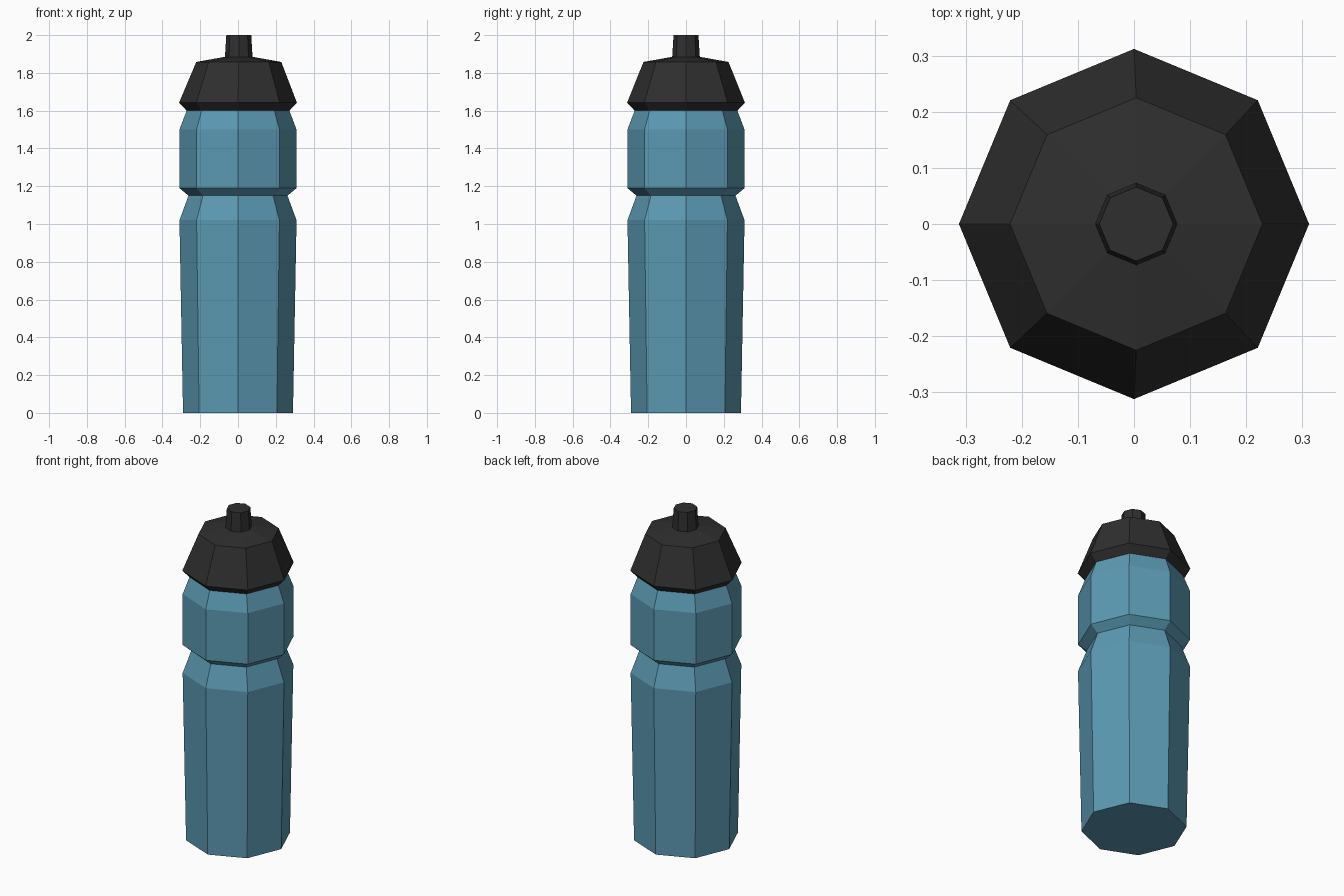
import bpy, bmesh, math

if "Cube" in bpy.data.objects:
    bpy.data.objects.remove(bpy.data.objects["Cube"])

SIDES = 8


def material(name, rgb):
    m = bpy.data.materials.new(name)
    m.diffuse_color = (*rgb, 1.0)
    m.use_nodes = True
    m.node_tree.nodes["Principled BSDF"].inputs["Base Color"].default_value = m.diffuse_color
    return m


def lathe(name, profile, mat, cap_bottom=False, cap_top=False):
    """Eight-sided turned shape from (radius, height, x offset) rings, bottom to top."""
    bm = bmesh.new()
    rings = []
    for r, z, dx in profile:
        angles = [math.tau * i / SIDES for i in range(SIDES)]
        rings.append([bm.verts.new((dx + r * math.cos(a), r * math.sin(a), z)) for a in angles])
    for low, high in zip(rings, rings[1:]):
        for i in range(SIDES):
            j = (i + 1) % SIDES
            bm.faces.new((low[i], low[j], high[j], high[i]))
    if cap_bottom:
        bm.faces.new(rings[0][::-1])
    if cap_top:
        bm.faces.new(rings[-1])
    mesh = bpy.data.meshes.new(name)
    bm.to_mesh(mesh)
    bm.free()
    mesh.materials.append(mat)
    obj = bpy.data.objects.new(name, mesh)
    bpy.context.collection.objects.link(obj)
    return obj


blue = material("blue plastic", (0.105, 0.32, 0.45))
black = material("black plastic", (0.028, 0.028, 0.028))

# Bottle body with the pinched grip groove
lathe("bottle_body", [
    (0.291, 0.0, 0), (0.31, 1.02, 0), (0.262, 1.15, 0),
    (0.31, 1.19, 0), (0.31, 1.50, 0), (0.272, 1.60, 0),
], blue, cap_bottom=True)

# Screw lid with flared rim and shallow top
lathe("lid", [
    (0.272, 1.60, 0), (0.312, 1.642, 0), (0.225, 1.858, 0.004), (0.073, 1.885, 0.004),
], black)

# Drinking spout
lathe("spout", [
    (0.073, 1.885, 0.004), (0.066, 2.0, 0.004),
], black, cap_top=True)
